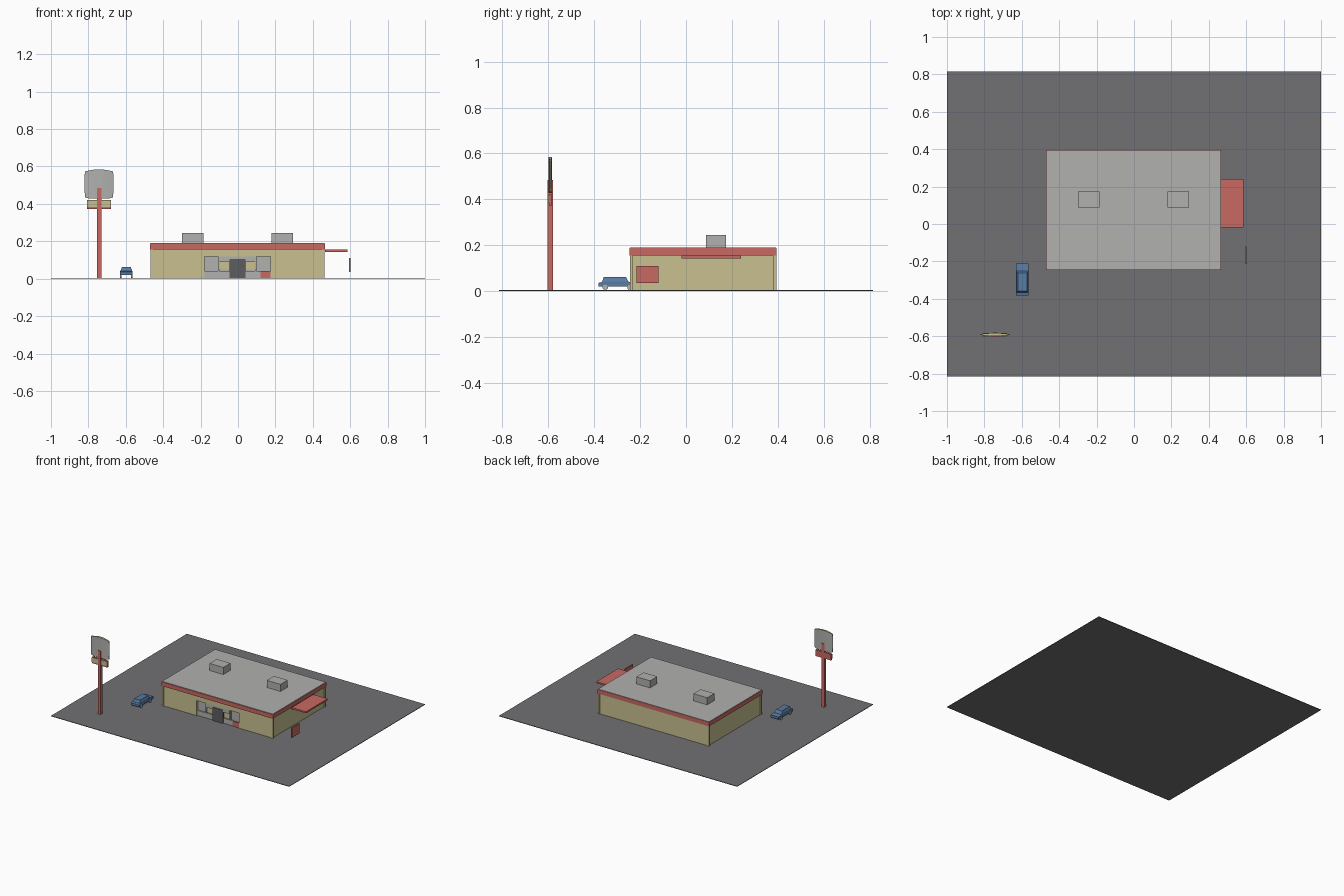
import bpy, bmesh, math
from mathutils import Matrix

cube = bpy.data.objects.get("Cube")
if cube:
    bpy.data.objects.remove(cube, do_unlink=True)


def material(name, r, g, b):
    m = bpy.data.materials.new(name)
    m.use_nodes = True
    m.diffuse_color = (r, g, b, 1)
    bsdf = next(n for n in m.node_tree.nodes if n.type == 'BSDF_PRINCIPLED')
    bsdf.inputs["Base Color"].default_value = (r, g, b, 1)
    return m


asphalt = material("asphalt", .165, .165, .175)
red = material("red", .58, .14, .12)
cream = material("cream", .58, .53, .28)
grey = material("light grey", .44, .44, .43)
dark = material("dark grey", .11, .11, .12)
blue = material("blue", .10, .20, .37)


def finish(name, bm, *mats):
    bmesh.ops.recalc_face_normals(bm, faces=bm.faces[:])
    mesh = bpy.data.meshes.new(name)
    bm.to_mesh(mesh)
    bm.free()
    for m in mats:
        mesh.materials.append(m)
    ob = bpy.data.objects.new(name, mesh)
    bpy.context.collection.objects.link(ob)
    return ob


def box(name, x, y, z, *mats, rule=None):
    """Box from (min, max) ranges; rule maps a face normal to a material slot."""
    bm = bmesh.new()
    bmesh.ops.create_cube(bm, size=1)
    for v in bm.verts:
        v.co = [r[0] if c < 0 else r[1] for c, r in zip(v.co, (x, y, z))]
    bm.normal_update()
    if rule:
        for f in bm.faces:
            f.material_index = rule(f.normal)
    return finish(name, bm, *mats)


G = .004  # height of the paved lot
box("parking_lot", (-1, 1), (-.815, .815), (0, G), asphalt)

# Building shell, with an opening in the front wall
box("main_walls", (-.46, .455), (-.215, .39), (G, .156), cream)
box("front_wall_left", (.175, .455), (-.238, -.215), (G, .156), cream)
box("front_wall_right", (-.46, -.18), (-.238, -.215), (G, .156), cream)
box("front_wall_lintel", (-.18, .175), (-.238, -.215), (.118, .156), cream)
for side, x in (("right", -.468), ("left", .449)):
    for end, y in (("front", -.244), ("back", .38)):
        box(f"corner_post_{end}_{side}", (x, x + .014), (y, y + .014), (G, .156), cream)

# Roof: red band with a grey deck on top
box("roof_band", (-.47, .465), (-.247, .395), (.156, .187), red)
box("roof_deck", (-.468, .463), (-.243, .393), (.187, .19), grey)
for side, x in (("right", -.30), ("left", .18)):
    box(f"roof_unit_{side}", (x, x + .115), (.088, .174), (.19, .244), grey)

# Entrance set into the front opening
box("window_panel", (-.18, .175), (-.222, -.215), (G, .118), grey)
box("entrance_header", (-.10, .095), (-.236, -.215), (.088, .12), grey)
box("entrance_back_panel", (-.10, .095), (-.226, -.215), (.05, .088), cream)
box("entrance_low_wall_right", (-.18, -.045), (-.232, -.215), (G, .042), grey)
box("entrance_low_wall_left", (.04, .12), (-.232, -.215), (G, .042), grey)
box("red_counter", (.12, .175), (-.236, -.215), (G, .04), red)
box("door", (-.045, .04), (-.24, -.215), (G, .105), dark)
for side, x in (("right", -.108), ("left", .092)):
    box(f"window_post_{side}", (x, x + .008), (-.234, -.215), (.042, .118), grey)

# Side window canopy and free-hanging menu board
box("side_canopy", (.465, .585), (-.02, .24), (.143, .155), red)
box("menu_board", (.594, .602), (-.215, -.12), (.035, .11), red)

# Roadside sign
box("sign_pole", (-.755, -.731), (-.603, -.58), (G, .485), red)
box("sign_lower_board", (-.808, -.678), (-.598, -.584), (.373, .42), red)
box("sign_lower_face", (-.808, -.678), (-.601, -.598), (.383, .417), cream)

bm = bmesh.new()
rings = []
# Columns across the sign: half width, bottom, top
half = [(.078, .475, .55), (.074, .435, .574), (.05, .428, .579), (.022, .43, .584)]
columns = [(-w, a, b) for w, a, b in half] + [(w, a, b) for w, a, b in reversed(half)]
for x, low, high in columns:
    d = .002 + .006 * (1 - (x / .08) ** 2)
    rings.append([bm.verts.new((-.743 + x, -.591 + s * d, z))
                  for s, z in ((-1, low), (1, low), (1, high), (-1, high))])
for a, b in zip(rings, rings[1:]):
    for i in range(4):
        j = (i + 1) % 4
        f = bm.faces.new((a[i], a[j], b[j], b[i]))
        f.material_index = 0 if i % 2 else 1
for end in (rings[0], rings[-1]):
    bm.faces.new(end).material_index = 1
finish("sign_upper_panel", bm, grey, cream)


# Parked car
def extrude_profile(name, points, x0, x1, top_inset, *mats):
    bm = bmesh.new()
    top = max(z for y, z in points)
    sides = []
    for x, s in ((x0, 1), (x1, -1)):
        sides.append([bm.verts.new((x + s * (top_inset if z == top else 0), y, z))
                      for y, z in points])
    a, b = sides
    bm.faces.new(a)
    bm.faces.new(b)
    for i in range(len(a)):
        j = (i + 1) % len(a)
        bm.faces.new((a[i], a[j], b[j], b[i]))
    return finish(name, bm, *mats)


extrude_profile("car_body", [(-.382, .02), (-.382, .036), (-.362, .041), (-.25, .041),
                             (-.21, .038), (-.21, .02)], -.63, -.564, 0, blue)
extrude_profile("car_cabin", [(-.366, .04), (-.358, .062), (-.262, .062), (-.25, .04)],
                -.629, -.565, .008, blue)
for end, y in (("front", -.352), ("back", -.244)):
    for side, x in (("right", -.627), ("left", -.567)):
        bm = bmesh.new()
        bmesh.ops.create_cone(bm, cap_ends=True, segments=12, radius1=.012, radius2=.012,
                              depth=.008, matrix=Matrix.Translation((x, y, G + .012))
                              @ Matrix.Rotation(math.pi / 2, 4, 'Y'))
        finish(f"car_wheel_{end}_{side}", bm, grey)
